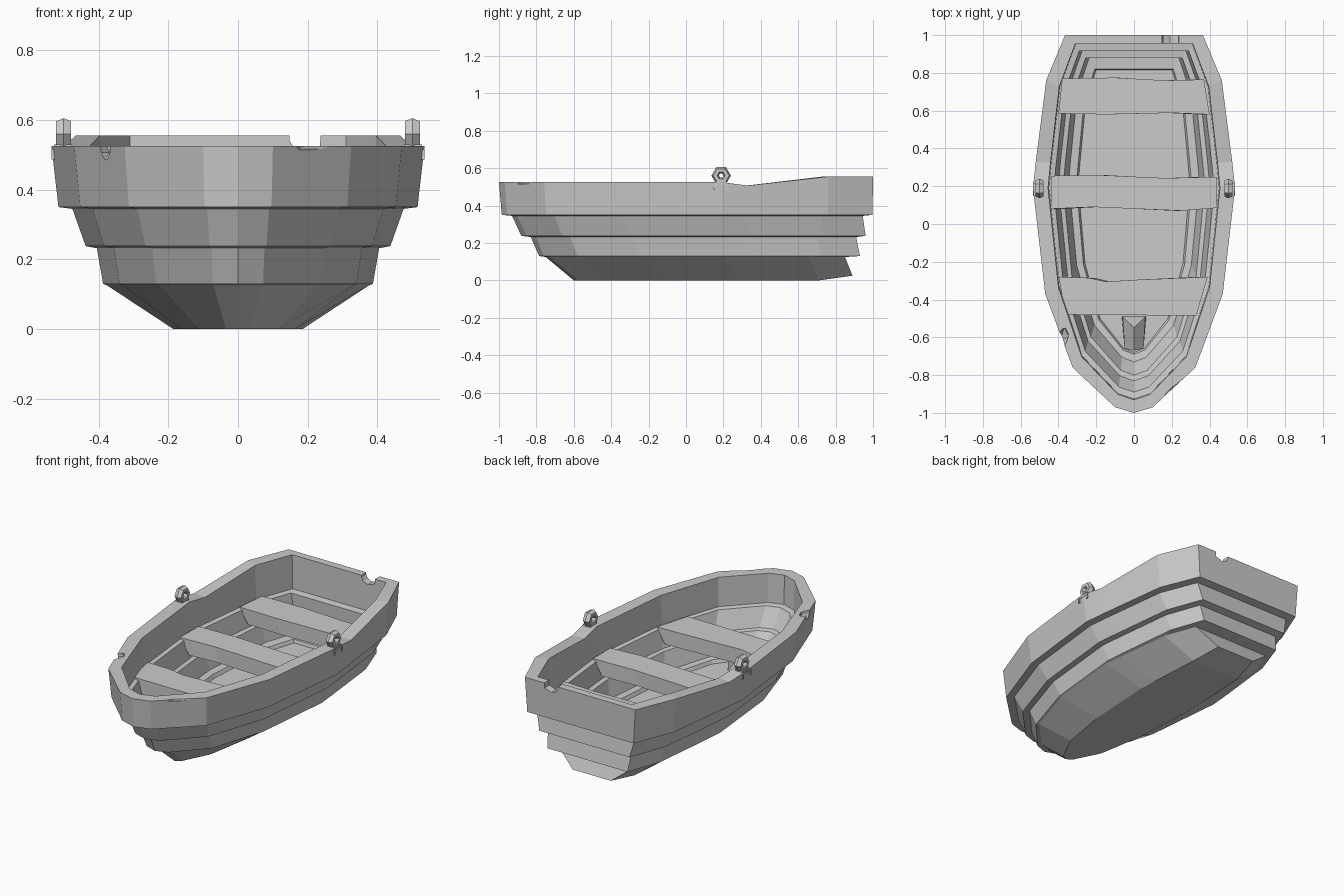
import bpy, bmesh
from math import radians, pi

if "Cube" in bpy.data.objects:
    bpy.data.objects.remove(bpy.data.objects["Cube"])

# half outline of the boat seen from above, bow to stern, for the widest tier
PLAN = [(0, -1), (.1, -.97), (.325, -.76), (.47, -.37), (.535, .19), (.52, .33), (.465, .76), (.365, 1)]
SHEER = [0, 0, 0, 0, 0, -.6, 1, 1]      # how the rim dips and rises along the outline


def mesh_object(name, verts, faces):
    bm = bmesh.new()
    vs = [bm.verts.new(v) for v in verts]
    for f in faces:
        bm.faces.new([vs[i] for i in f])
    bmesh.ops.recalc_face_normals(bm, faces=bm.faces)
    me = bpy.data.meshes.new(name)
    bm.to_mesh(me)
    bm.free()
    ob = bpy.data.objects.new(name, me)
    bpy.context.collection.objects.link(ob)
    return ob


def prism(name, bottom, top):
    n = len(bottom)
    faces = [list(range(n)), list(range(n, 2 * n))]
    faces += [[i, (i + 1) % n, n + (i + 1) % n, n + i] for i in range(n)]
    return mesh_object(name, bottom + top, faces)


def level(width, bow, stern, z, lift):
    """Closed loop of one tier edge; lift scales the sheer of the rim."""
    half = [(x * width / .535, bow + (y + 1) / 2 * (stern - bow), z + lift * s)
            for (x, y), s in zip(PLAN, SHEER)]
    return [(-x, y, h) for x, y, h in half[:0:-1]] + half


def cut(target, cutter):
    cutter.hide_render = True
    mod = target.modifiers.new("cut", 'BOOLEAN')
    mod.operation = 'DIFFERENCE'
    mod.solver = 'EXACT'
    mod.object = cutter
    bpy.context.view_layer.objects.active = target
    bpy.ops.object.modifier_apply(modifier=mod.name)
    bpy.data.objects.remove(cutter, do_unlink=True)


# hull: overlapping planked tiers outside, over the rim, stepped tiers inside
LEVELS = [
    (.185, -.60, .89, 0, 0), (.375, -.75, .85, .125, 0),
    (.387, -.785, .93, .13, 0), (.405, -.83, .91, .232, 0),
    (.437, -.88, .96, .238, 0), (.475, -.93, .945, .345, 0),
    (.515, -.985, .997, .35, 0), (.535, -1, 1, .525, .03),
    (.455, -.93, .955, .525, .03), (.45, -.925, .955, .352, 0),
    (.425, -.89, .915, .347, 0), (.40, -.83, .92, .24, 0),
    (.375, -.80, .88, .235, 0), (.345, -.73, .885, .135, 0),
    (.305, -.69, .82, .13, 0), (.295, -.68, .815, .11, 0),
]
verts, faces = [], []
for lv in LEVELS:
    verts += level(*lv)
N = 2 * len(PLAN) - 1
verts[0] = (*verts[0][:2], .025)
verts[N - 1] = (*verts[N - 1][:2], .025)
for r in range(len(LEVELS) - 1):
    a, b = r * N, (r + 1) * N
    faces += [[a + i, a + (i + 1) % N, b + (i + 1) % N, b + i] for i in range(N)]
for base in (0, (len(LEVELS) - 1) * N):          # bottom and floor strips
    for i in range(N // 2 - 1):
        faces.append([base + i, base + i + 1, base + N - 2 - i, base + N - 1 - i])
    m = base + N // 2
    faces.append([m - 1, m, m + 1])
hull = mesh_object("hull", verts, faces)

# sculling notch in the stern board
NOTCH = [(.145, .6), (.148, .54), (.16, .522), (.19, .51), (.235, .525), (.24, .6)]
cut(hull, prism("notch_cutter", [(x, .85, z) for x, z in NOTCH], [(x, 1.1, z) for x, z in NOTCH]))

# worn chips along the rim: location, size, turn
CHIPS = [((-.395, -.63, .535), (.04, .10, .065), -25),
         ((.235, -.885, .535), (.16, .045, .04), 43),
         ((.515, -.22, .53), (.03, .1, .06), -12)]
for loc, size, turn in CHIPS:
    bpy.ops.mesh.primitive_ico_sphere_add(subdivisions=1, radius=1, location=loc,
                                          rotation=(0, 0, radians(turn)))
    chip = bpy.context.object
    chip.scale = size
    cut(hull, chip)

# seats: slightly uneven planks resting on the inner step, narrower below
SEATS = {
    "bow_seat": [(-.36, -.48), (.33, -.485), (.39, -.28), (.02, -.295), (-.15, -.305), (-.24, -.285), (-.40, -.28)],
    "middle_seat": [(-.44, .08), (-.22, .09), (.25, .07), (.44, .085), (.44, .25), (.17, .243), (-.2, .26), (-.44, .255)],
    "stern_seat": [(-.40, .585), (-.15, .58), (.2, .588), (.40, .58), (.37, .765), (.17, .76), (-.1, .775), (-.38, .77)],
}
for name, pts in SEATS.items():
    prism(name, [(x * .86, y, .27) for x, y in pts], [(x, y, .36) for x, y in pts])

# bow stem wedge on the floor
mesh_object("bow_stem",
            [(-.065, -.485, .1), (.065, -.485, .1), (.05, -.66, .1), (-.05, -.66, .1),
             (-.06, -.49, .19), (0, -.55, .22), (.06, -.49, .19), (.05, -.66, .14), (0, -.67, .16), (-.05, -.66, .14)],
            [[0, 1, 2, 3], [0, 4, 5], [0, 5, 1], [1, 5, 6], [1, 6, 7, 2],
             [2, 7, 8], [2, 8, 3], [3, 8, 9], [3, 9, 4, 0], [4, 9, 8, 5], [5, 8, 7, 6]])

# oarlocks: six-sided rings with a small foot and side staple
for side, s in (("left", -1), ("right", 1)):
    bpy.ops.mesh.primitive_torus_add(major_segments=6, minor_segments=6, major_radius=.032,
                                     minor_radius=.02, location=(s * .5, .188, .56),
                                     rotation=(pi / 2, 0, pi / 2))
    ring = bpy.context.object
    ring.name = side + "_oarlock_ring"
    ring.scale = (1, 1, 1.25)
    for part, loc, size in (("foot", (.503, .188, .522), (.05, .06, .016)),
                            ("staple_front", (.53, .152, .502), (.01, .01, .03)),
                            ("staple_back", (.53, .222, .502), (.01, .01, .03)),
                            ("staple_top", (.53, .187, .513), (.01, .08, .008))):
        bpy.ops.mesh.primitive_cube_add(size=1, location=(s * loc[0], loc[1], loc[2]))
        ob = bpy.context.object
        ob.name = side + "_oarlock_" + part
        ob.scale = size
